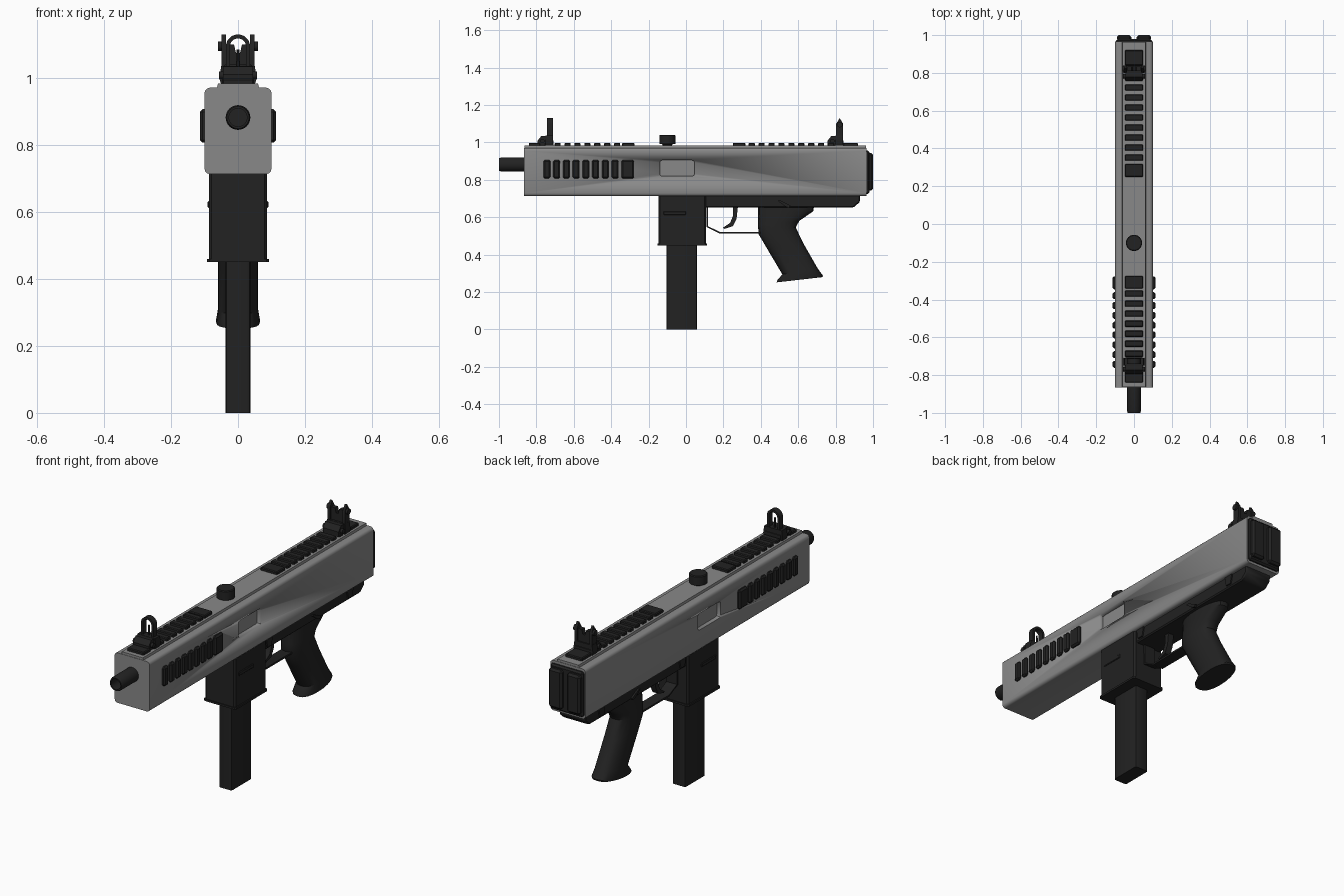
import bpy, bmesh, math
from mathutils import Vector

if "Cube" in bpy.data.objects:
    bpy.data.objects.remove(bpy.data.objects["Cube"])


def material(name, v):
    m = bpy.data.materials.new(name)
    m.use_nodes = True
    col = (v, v, v, 1)
    m.diffuse_color = col
    m.node_tree.nodes["Principled BSDF"].inputs["Base Color"].default_value = col
    return m


GREY = material("grey metal", 0.25)
BLACK = material("black polymer", 0.016)


def finish(name, bm, mat=BLACK):
    bmesh.ops.recalc_face_normals(bm, faces=bm.faces)
    me = bpy.data.meshes.new(name)
    bm.to_mesh(me)
    bm.free()
    me.materials.append(mat)
    ob = bpy.data.objects.new(name, me)
    bpy.context.collection.objects.link(ob)
    bpy.ops.object.select_all(action='DESELECT')
    ob.select_set(True)
    bpy.context.view_layer.objects.active = ob
    bpy.ops.object.shade_smooth_by_angle(angle=math.radians(35))
    return ob


def box(name, x, y, z, mat=BLACK, bevel=0.0, axis=None, seg=2):
    """Box from three ranges; bevel all edges or only those along one axis."""
    bm = bmesh.new()
    bmesh.ops.create_cube(bm, size=1)
    for v in bm.verts:
        v.co = Vector([r[0] + (c + 0.5) * (r[1] - r[0]) for c, r in zip(v.co, (x, y, z))])
    if bevel:
        edges = [e for e in bm.edges if axis is None
                 or abs((e.verts[0].co - e.verts[1].co).normalized()[axis]) > 0.9]
        bmesh.ops.bevel(bm, geom=edges, offset=bevel, segments=seg, profile=0.5, affect='EDGES')
    return finish(name, bm, mat)


def prism(name, pts, a, b, axis=0, mat=BLACK, bevel=0.0):
    """Extrude a side (y,z) outline along x, or a front (x,z) outline along y."""
    bm = bmesh.new()
    place = (lambda p, t: (t, p[0], p[1])) if axis == 0 else (lambda p, t: (p[0], t, p[1]))
    f = bm.faces.new([bm.verts.new(place(p, a)) for p in pts])
    ext = bmesh.ops.extrude_face_region(bm, geom=[f])["geom"]
    for v in ext:
        if isinstance(v, bmesh.types.BMVert):
            v.co[axis] = b
    if bevel:
        bmesh.ops.bevel(bm, geom=bm.edges[:], offset=bevel, segments=1, affect='EDGES')
    return finish(name, bm, mat)


def lathe(name, profile, origin, axis, n=24, mat=BLACK):
    """Spin (radius, distance) points about an axis through the origin."""
    bm = bmesh.new()
    o, d = Vector(origin), Vector(axis)
    u = d.orthogonal().normalized()
    w = d.cross(u)
    rings = []
    for r, h in profile:
        rings.append([bm.verts.new(o + d * h + (u * math.cos(t) + w * math.sin(t)) * r)
                      for t in (2 * math.pi * i / n for i in range(n))])
    for p, q in zip(rings, rings[1:]):
        for i in range(n):
            bm.faces.new((p[i], p[(i + 1) % n], q[(i + 1) % n], q[i]))
    bm.faces.new(rings[0])
    bm.faces.new(rings[-1])
    return finish(name, bm, mat)


def strip(name, path, hw, th):
    """Flat band following a side (y,z) path."""
    left, right = [], []
    for i, p in enumerate(path):
        d = Vector(path[min(i + 1, len(path) - 1)]) - Vector(path[max(i - 1, 0)])
        nrm = Vector((-d.y, d.x)).normalized() * th / 2
        left.append(Vector(p) + nrm)
        right.append(Vector(p) - nrm)
    return prism(name, left + right[::-1], -hw, hw)


# Upper housing with a shallow window pocket on both sides
body = box("housing", (-0.1, 0.1), (-0.865, 0.965), (0.713, 0.971), GREY, 0.016, 1, 3)
for s in (-1, 1):
    cutter = box("pocket_cutter", (s * 0.1 - 0.022, s * 0.1 + 0.022), (-0.14, 0.045),
                 (0.82, 0.905), GREY, 0.012, 0)
    cutter.hide_render = True
    mod = body.modifiers.new("pocket", 'BOOLEAN')
    mod.operation = 'DIFFERENCE'
    mod.solver = 'EXACT'
    mod.object = cutter
    bpy.context.view_layer.objects.active = body
    bpy.ops.object.modifier_apply(modifier=mod.name)
    bpy.data.objects.remove(cutter)
prism("top_ridge", [(-0.064, 0.965), (-0.06, 0.983), (0.06, 0.983), (0.064, 0.965)],
      -0.863, 0.963, 1, GREY)

# Hollow barrel
lathe("barrel", [(0.037, 0), (0.037, 0.13), (0.033, 0.14), (0.027, 0.14), (0.027, 0.03)],
      (0, -0.86, 0.882), (0, -1, 0))

# Top rails: ribs plus a longer end block
def rib(y0, y1):
    box("top_rail_rib", (-0.048, 0.048), (y0, y1), (0.978, 0.998), bevel=0.004, seg=1)


for i in range(9):
    rib(0.335 + i * 0.053, 0.368 + i * 0.053)
for i in range(8):
    rib(-0.385 - i * 0.053, -0.352 - i * 0.053)
rib(0.25, 0.318)
rib(-0.342, -0.275)
rib(0.84, 0.92)
rib(-0.84, -0.78)

# Side rails
for s in (-1, 1):
    for i in range(9):
        y0 = -0.762 + i * 0.052
        y1 = y0 + (0.068 if i == 8 else 0.037)
        box("side_rail_rib", sorted((s * 0.09, s * 0.114)), (y0, y1), (0.807, 0.907),
            bevel=0.008, seg=1)

# Cocking knob
lathe("cocking_knob", [(0.026, 0), (0.026, 0.012), (0.043, 0.014), (0.043, 0.058), (0.039, 0.062)],
      (0, -0.1, 0.978), (0, 0, 1))

# Sight bases: clamp and sloped block
for name, y, d in (("front_sight", -0.728, -1), ("rear_sight", 0.822, -1)):
    prism(name + "_clamp", [(-0.05, 0.98), (-0.056, 0.998), (-0.05, 1.036), (0.05, 1.036),
                            (0.056, 0.998), (0.05, 0.98)], y - 0.022, y + 0.018, 1)
    prism(name + "_base", [(y - 0.065, 0.985), (y - 0.065, 1.01), (y - 0.045, 1.035),
                           (y - 0.02, 1.035), (y + 0.02, 1.01), (y + 0.02, 0.985)], -0.045, 0.045)
    lathe(name + "_screw", [(0.012, -0.057), (0.012, 0.057)], (0, y - 0.04, 1.008), (1, 0, 0), 12)

# Front sight: arched hoop with a post
arc = [math.pi * i / 12 for i in range(13)]
outer = [(0.036 * math.cos(t), 1.094 + 0.036 * math.sin(t)) for t in arc]
inner = [(0.024 * math.cos(t), 1.094 + 0.024 * math.sin(t)) for t in arc]
hoop = [(0.036, 1.02)] + outer + [(-0.036, 1.02), (-0.024, 1.02)] + inner[::-1] + [(0.024, 1.02)]
prism("front_sight_hoop", hoop, -0.742, -0.712, 1)
lathe("front_sight_post", [(0.006, 0), (0.004, 0.055)], (0, -0.727, 1.03), (0, 0, 1), 8)

# Rear sight: notched leaf with ears and adjusting pins
prism("rear_sight_leaf", [(-0.034, 1.02), (-0.034, 1.1), (-0.012, 1.1), (-0.006, 1.075),
                          (0.006, 1.075), (0.012, 1.1), (0.034, 1.1), (0.034, 1.02)], 0.81, 0.834, 1)
for s in (-1, 1):
    prism("rear_sight_ear", [(0.803, 1.03), (0.803, 1.1), (0.822, 1.13), (0.84, 1.1), (0.84, 1.03)],
          s * 0.036, s * 0.049)
    lathe("rear_sight_pin", [(0.015, 0.045), (0.015, 0.06)], (0, 0.822, 1.095), (s, 0, 0), 12)

# Rear cap: plate with two raised pads split by a groove
box("rear_cap", (-0.094, 0.094), (0.955, 0.98), (0.725, 0.958), bevel=0.008, seg=1)
for s in (-1, 1):
    box("rear_cap_pad", sorted((s * 0.014, s * 0.09)), (0.97, 1.0), (0.742, 0.944), bevel=0.01, seg=1)

# Lower frame
prism("lower_frame", [(0.1, 0.72), (0.1, 0.652), (0.895, 0.652), (0.93, 0.682), (0.93, 0.72)],
      -0.075, 0.075, bevel=0.006)
for s in (-1, 1):
    for y in (0.142, 0.802):
        prism("frame_lug", [(y - 0.026, 0.712), (y + 0.026, 0.712), (y + 0.016, 0.665),
                            (y - 0.016, 0.665)], s * 0.07, s * 0.082)
    prism("selector_lever", [(0.49, 0.688), (0.505, 0.69), (0.56, 0.662), (0.55, 0.652),
                             (0.535, 0.655)], s * 0.07, s * 0.084)
    box("magazine_catch", sorted((s * 0.08, s * 0.091)), (-0.12, 0.0), (0.612, 0.632), bevel=0.003, seg=1)

# Magazine well and magazine
box("magazine_well", (-0.087, 0.087), (-0.148, 0.108), (0.452, 0.716), bevel=0.008, axis=2, seg=1)
box("magazine_well_lip", (-0.093, 0.093), (-0.152, 0.112), (0.45, 0.46), bevel=0.008, axis=2, seg=1)
box("magazine", (-0.037, 0.037), (-0.105, 0.058), (0, 0.5), bevel=0.008, axis=2)

# Trigger and guard
strip("trigger_guard", [(0.113, 0.66), (0.113, 0.55), (0.18, 0.518), (0.4, 0.518)], 0.03, 0.009)
prism("trigger", [(0.25, 0.66), (0.252, 0.61), (0.236, 0.57), (0.198, 0.545), (0.205, 0.538),
                  (0.25, 0.552), (0.27, 0.59), (0.278, 0.66)], -0.016, 0.016)

# Grip: rounded sections lofted between front and back edge points
sections = [((0.385, 0.66), (0.685, 0.66), 0.055), ((0.385, 0.62), (0.68, 0.632), 0.056),
            ((0.385, 0.56), (0.605, 0.58), 0.057), ((0.388, 0.51), (0.587, 0.545), 0.058),
            ((0.435, 0.43), (0.625, 0.465), 0.06), ((0.515, 0.295), (0.705, 0.325), 0.06),
            ((0.487, 0.262), (0.732, 0.288), 0.066), ((0.485, 0.252), (0.73, 0.28), 0.064)]
bm = bmesh.new()
rings = []
for f, b, hw in sections:
    f, b = Vector((0, *f)), Vector((0, *b))
    ring = []
    for i in range(20):
        c, s = math.cos(math.pi * i / 10), math.sin(math.pi * i / 10)
        k = math.copysign(abs(s) ** 0.75, s)
        ring.append(bm.verts.new((f + b) / 2 + (b - f) / 2 * c + Vector((hw * k, 0, 0))))
    rings.append(ring)
for p, q in zip(rings, rings[1:]):
    for i in range(20):
        bm.faces.new((p[i], p[(i + 1) % 20], q[(i + 1) % 20], q[i]))
bm.faces.new(rings[0])
bm.faces.new(rings[-1])
finish("grip", bm)
